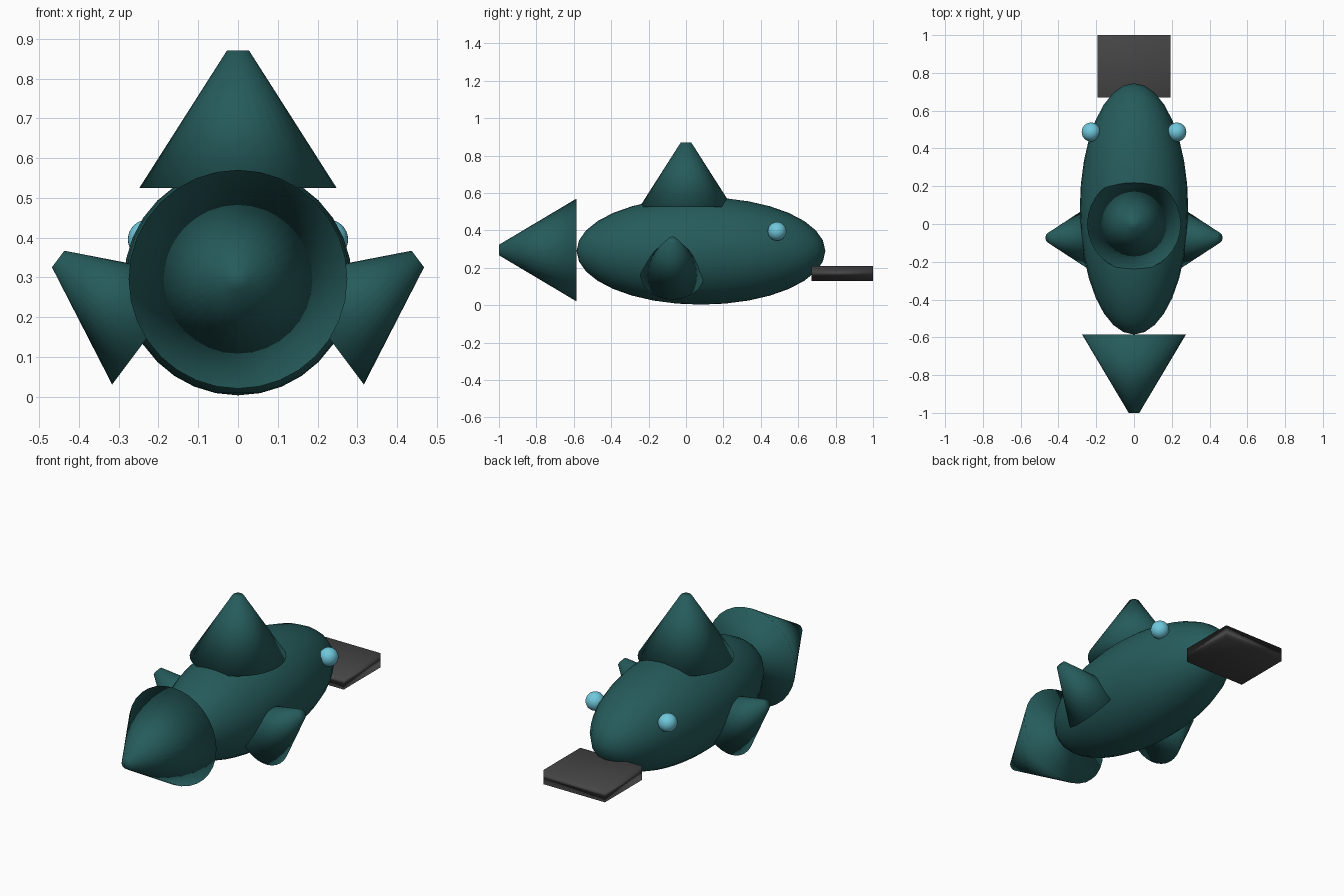
import bpy
import math
from mathutils import Vector

if "Cube" in bpy.data.objects:
    bpy.data.objects.remove(bpy.data.objects["Cube"])


def material(name, rgb):
    m = bpy.data.materials.new(name)
    m.diffuse_color = (*rgb, 1)
    m.use_nodes = True
    m.node_tree.nodes["Principled BSDF"].inputs["Base Color"].default_value = m.diffuse_color
    return m


TEAL = material("deep_teal", (0.019, 0.105, 0.105))
BLUE = material("eye_blue", (0.16, 0.58, 0.72))
GREY = material("dark_grey", (0.06, 0.06, 0.06))


def finish(name, mat):
    # fully smooth normals, also across the caps
    ob = bpy.context.object
    ob.name = name
    ob.data.materials.append(mat)
    bpy.ops.object.shade_smooth()
    return ob


def ball(name, centre, radii, mat):
    bpy.ops.mesh.primitive_uv_sphere_add(segments=32, ring_count=16, radius=1, location=centre)
    bpy.context.object.scale = radii
    return finish(name, mat)


def blunt_cone(name, base, tip, base_radius, tip_radius):
    base, tip = Vector(base), Vector(tip)
    axis = tip - base
    bpy.ops.mesh.primitive_cone_add(
        vertices=32, radius1=base_radius, radius2=tip_radius, depth=axis.length,
        location=(base + tip) / 2, rotation=axis.to_track_quat('Z', 'Y').to_euler())
    return finish(name, TEAL)


# Body
ball("body", (0, 0.08, 0.29), (0.287, 0.665, 0.287), TEAL)

# Tail and back fin
blunt_cone("tail", (0, -0.585, 0.295), (0, -1, 0.295), 0.275, 0.028)
blunt_cone("back_fin", (0, 0, 0.525), (0, 0, 0.87), 0.248, 0.028)

# Paired side fins and eyes
for side, word in ((-1, "left"), (1, "right")):
    blunt_cone(word + "_fin", (side * 0.214, -0.073, 0.167),
               (side * 0.4525, -0.073, 0.346), 0.171, 0.026)
    ball(word + "_eye", (side * 0.227, 0.487, 0.395), (0.05, 0.05, 0.05), BLUE)

# Flat mouth slab
bpy.ops.mesh.primitive_cube_add(size=1, location=(0, 0.835, 0.17))
bpy.context.object.scale = (0.385, 0.33, 0.08)
finish("mouth", GREY)
